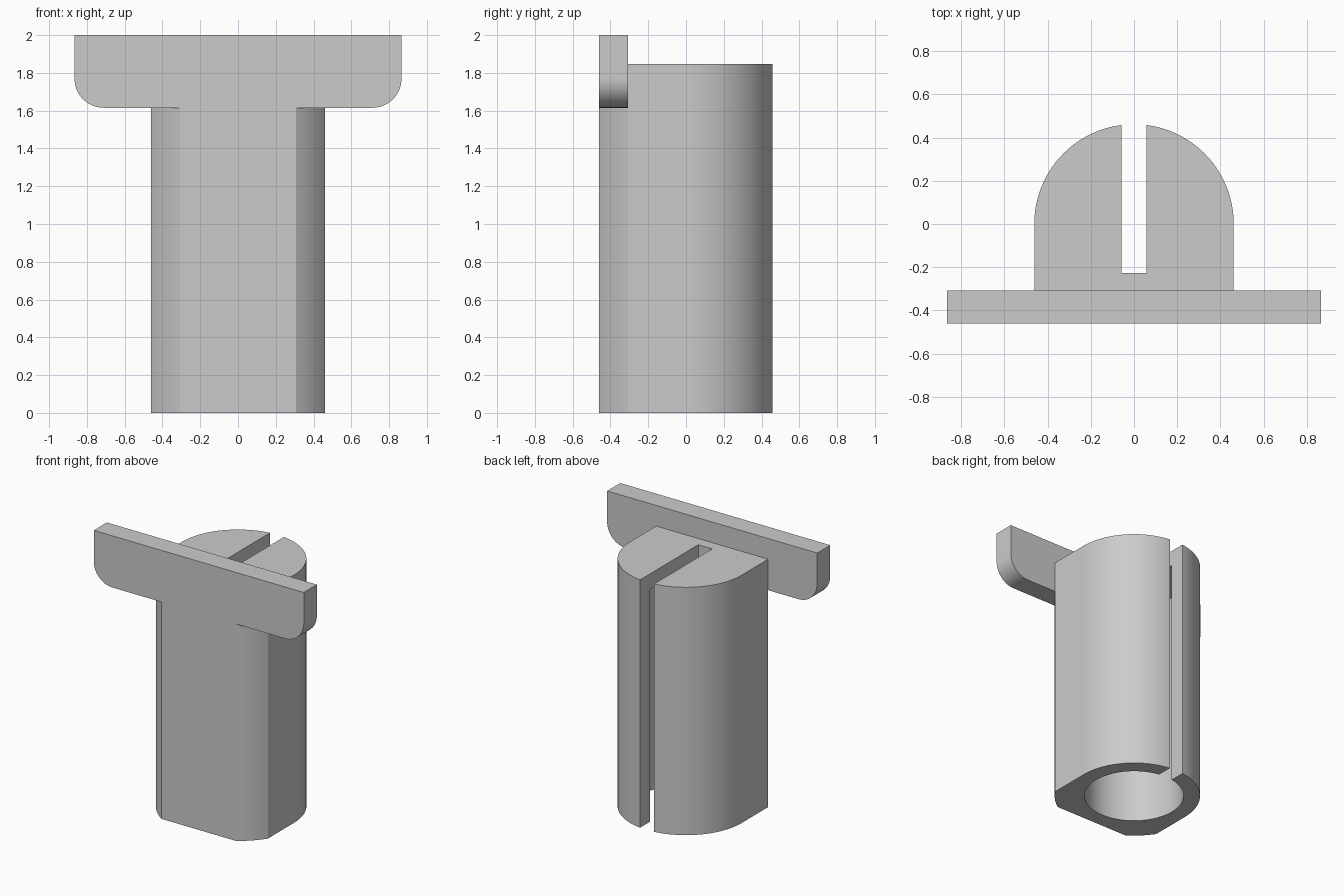
import bpy
import bmesh
from math import sin, cos, pi, atan2, hypot, radians
from mathutils import Matrix

cube = bpy.data.objects.get("Cube")
if cube:
    bpy.data.objects.remove(cube)

U = 1 / 13          # design unit: the part is 26 units tall
R = 6 * U           # outer radius of the sleeve
FLAT = 4 * U        # half width of the front flat
BODY_TOP = 24 * U
CEILING = 22.5 * U
PLATE_LOW = 21 * U
HALF = 11.25 * U    # half width of the mounting plate

grey = bpy.data.materials.new("plain_grey")
grey.use_nodes = True
colour = (0.6, 0.6, 0.6, 1)
grey.diffuse_color = colour
grey.node_tree.nodes["Principled BSDF"].inputs["Base Color"].default_value = colour


def arc(cx, cy, r, start, end, n):
    """Points along a circular arc."""
    steps = [start + (end - start) * i / n for i in range(n + 1)]
    return [(cx + r * cos(a), cy + r * sin(a)) for a in steps]


def prism(name, outline, low, high, upright=False):
    """Extrude an outline along z, or along y when upright."""
    bm = bmesh.new()
    face = bm.faces.new([bm.verts.new((x, y, low)) for x, y in outline])
    top = bmesh.ops.extrude_face_region(bm, geom=[face])["geom"]
    verts = [v for v in top if isinstance(v, bmesh.types.BMVert)]
    bmesh.ops.translate(bm, verts=verts, vec=(0, 0, high - low))
    if upright:
        bm.transform(Matrix(((1, 0, 0, 0), (0, 0, 1, 0), (0, 1, 0, 0), (0, 0, 0, 1))))
    bmesh.ops.recalc_face_normals(bm, faces=bm.faces)
    mesh = bpy.data.meshes.new(name)
    bm.to_mesh(mesh)
    bm.free()
    mesh.materials.append(grey)
    obj = bpy.data.objects.new(name, mesh)
    bpy.context.collection.objects.link(obj)
    return obj


def combine(target, tool, operation):
    """Apply a boolean and discard the tool."""
    mod = target.modifiers.new(operation.lower(), 'BOOLEAN')
    mod.operation = operation
    mod.solver = 'EXACT'
    mod.object = tool
    bpy.context.view_layer.objects.active = target
    bpy.ops.object.modifier_apply(modifier=mod.name)
    bpy.data.objects.remove(tool)


def box(x, y0, y1):
    return [(-x, y0), (x, y0), (x, y1), (-x, y1)]


# Sleeve: round back, straight sides, shallow curved corners, flat front
corner = atan2(R, FLAT)
side = atan2(FLAT, R)
outer = hypot(R, FLAT)
outline = arc(0, 0, R, 0, pi, 72)
outline += arc(0, 0, outer, pi + side, pi + corner, 10)
outline += arc(0, 0, outer, -corner, -side, 10)
holder = prism("slotted_holder", outline, 0, BODY_TOP)

# Mounting plate with rounded lower corners
fillet = 2 * U
plate_outline = [(HALF, 2), (-HALF, 2)]
plate_outline += arc(-HALF + fillet, PLATE_LOW + fillet, fillet, pi, 1.5 * pi, 16)
plate_outline += arc(HALF - fillet, PLATE_LOW + fillet, fillet, -pi / 2, 0, 16)
plate = prism("mounting_plate", plate_outline, -R, -FLAT, upright=True)
combine(holder, plate, 'UNION')

# Blind bore from below
bore = prism("bore_cutter", arc(0, 0, 4.5 * U, 0, 2 * pi, 96)[:-1], -1, CEILING)
combine(holder, bore, 'DIFFERENCE')

# Slot open to the back and the top
slot = prism("slot_cutter", box(0.75 * U, -2.95 * U, 1), -1, 3)
combine(holder, slot, 'DIFFERENCE')

# Screw holes
for s in (-1, 1):
    circle = arc(s * 8.75 * U, 23.5 * U, U, 0, 2 * pi, 40)[:-1]
    combine(holder, prism("screw_hole_cutter", circle, -1, 0, upright=True), 'DIFFERENCE')

# Smooth curved walls, keep the creases
bpy.ops.object.select_all(action='DESELECT')
holder.select_set(True)
bpy.context.view_layer.objects.active = holder
bpy.ops.object.shade_smooth_by_angle(angle=radians(25))
